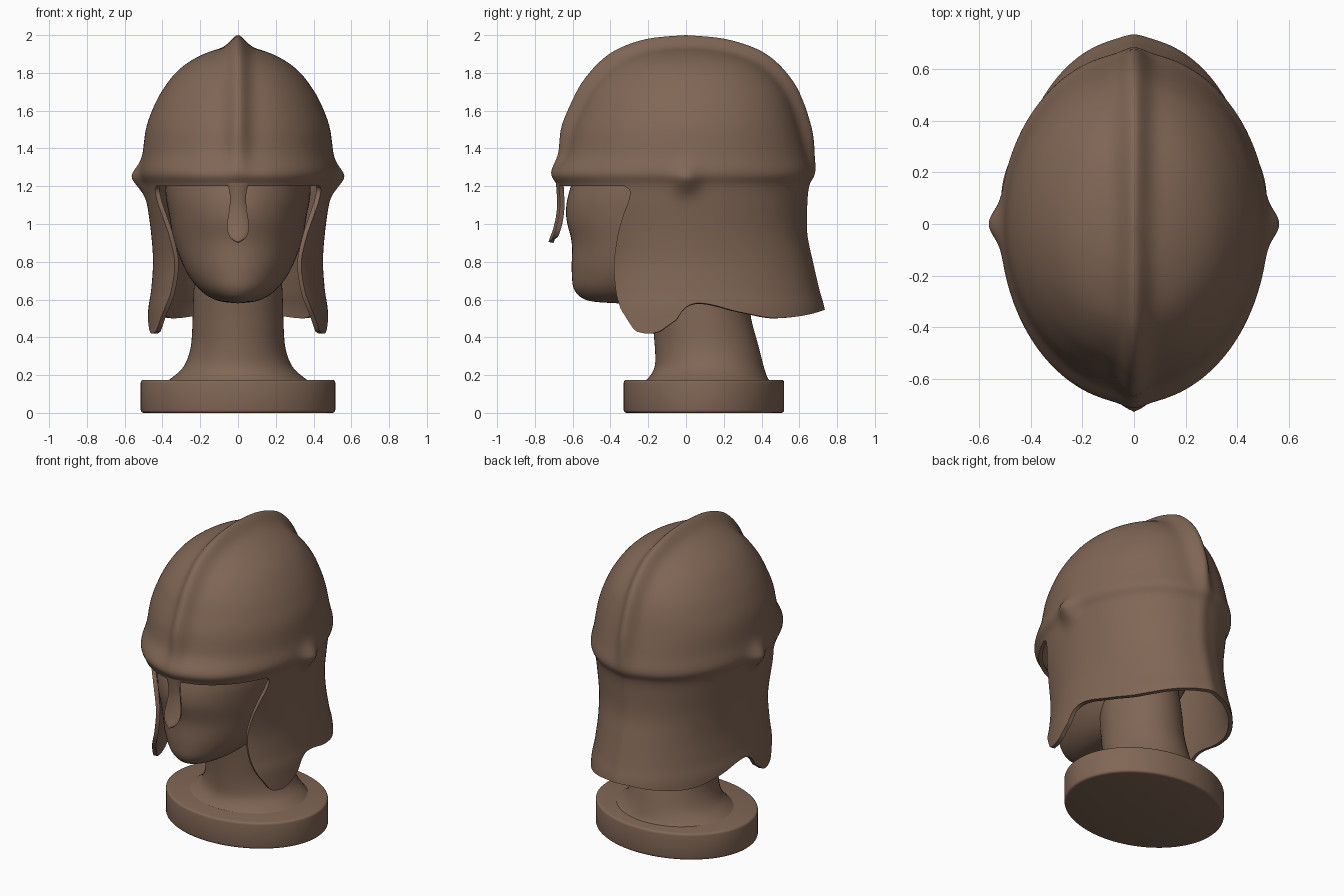
import bpy, bmesh, math

if "Cube" in bpy.data.objects:
    bpy.data.objects.remove(bpy.data.objects["Cube"])

mat = bpy.data.materials.new("brown_clay")
mat.diffuse_color = (0.22, 0.135, 0.092, 1)
mat.use_nodes = True
mat.node_tree.nodes["Principled BSDF"].inputs["Base Color"].default_value = mat.diffuse_color


def at(table, t):
    """Smooth (Catmull-Rom) row of a table at a fractional index."""
    n = len(table) - 1
    i = max(0, min(int(t), n - 1))
    f = t - i
    p = [table[max(0, min(n, k))] for k in (i - 1, i, i + 1, i + 2)]
    return [0.5 * (2 * b + (c - a) * f + (2 * a - 5 * b + 4 * c - d) * f * f
                   + (3 * b - a - 3 * c + d) * f ** 3) for a, b, c, d in zip(*p)]


def index(table, key):
    for i in range(len(table) - 1):
        if key <= table[i + 1][0]:
            return max(0, i + (key - table[i][0]) / (table[i + 1][0] - table[i][0]))
    return len(table) - 1


def look(table, key):
    return at(table, index(table, key))


def finish(name, bm, thickness=0, bevel=0, angle=40):
    bmesh.ops.remove_doubles(bm, verts=bm.verts, dist=0.0002)
    me = bpy.data.meshes.new(name)
    bm.to_mesh(me)
    bm.free()
    ob = bpy.data.objects.new(name, me)
    bpy.context.collection.objects.link(ob)
    me.materials.append(mat)
    bpy.ops.object.select_all(action='DESELECT')
    bpy.context.view_layer.objects.active = ob
    ob.select_set(True)
    if thickness:
        m = ob.modifiers.new("shell", 'SOLIDIFY')
        m.thickness, m.offset = thickness, -1
        bpy.ops.object.modifier_apply(modifier=m.name)
    if bevel:
        m = ob.modifiers.new("round", 'BEVEL')
        m.width, m.segments, m.limit_method = bevel, 3, 'ANGLE'
        bpy.ops.object.modifier_apply(modifier=m.name)
    bpy.ops.object.shade_smooth_by_angle(angle=math.radians(angle))
    return ob


def grid(bm, rows):
    """Quads between rows of points, bottom row first, running counterclockwise."""
    vs = [[bm.verts.new(p) for p in r] for r in rows]
    for lo, up in zip(vs, vs[1:]):
        for j in range(len(lo) - 1):
            bm.faces.new((lo[j], lo[j + 1], up[j + 1], up[j]))
    return vs


def loft(name, table, steps, bevel=0, segs=64):
    """Stack of ellipses from rows of (z, half width, front y, back y)."""
    bm = bmesh.new()
    rows = []
    for k in range(steps + 1):
        z, a, f, b = at(table, k * (len(table) - 1) / steps)
        rows.append([(a * math.sin(2 * math.pi * j / segs),
                      (f + b) / 2 + (f - b) / 2 * math.cos(2 * math.pi * j / segs), z)
                     for j in range(segs + 1)])
    grid(bm, rows)
    bmesh.ops.remove_doubles(bm, verts=bm.verts, dist=0.0002)
    bmesh.ops.holes_fill(bm, edges=[e for e in bm.edges if e.is_boundary])
    bmesh.ops.recalc_face_normals(bm, faces=bm.faces)
    return finish(name, bm, bevel=bevel)


# Stand, neck and head
loft("base", [(0, .515, -.33, .52), (.175, .515, -.33, .52)], 1, bevel=.015, segs=96)
loft("neck", [(.16, .39, -.23, .45), (.19, .345, -.195, .43), (.25, .285, -.165, .41),
              (.35, .25, -.165, .385), (.5, .24, -.18, .345), (.65, .235, -.2, .33),
              (.85, .22, -.2, .3)], 30)
loft("head", [(.58, 0, -.36, -.36), (.595, .11, -.52, -.05), (.65, .2, -.59, .08),
              (.75, .275, -.605, .2), (.9, .335, -.605, .35), (1.05, .365, -.635, .45),
              (1.2, .385, -.61, .5), (1.5, .37, -.5, .48), (1.72, .24, -.32, .32),
              (1.82, 0, 0, 0)], 54)

# Helmet profile: z, half width, front depth, back depth
HELM = [(.42, .48, .62, .735), (.55, .475, .60, .722), (.65, .46, .58, .695),
        (.8, .45, .57, .66), (.95, .46, .60, .63), (1.1, .48, .65, .63),
        (1.2, .495, .67, .64), (1.27, .52, .695, .665), (1.37, .505, .635, .64),
        (1.5, .488, .60, .605), (1.6, .455, .56, .575), (1.7, .405, .51, .53),
        (1.8, .33, .43, .45), (1.87, .24, .335, .35), (1.92, .125, .19, .19),
        (1.938, 0, 0, 0)]
# Cheek edge: z, y; lower hem: position round the hem, z
CHEEK = [(.42, -.25), (.46, -.285), (.55, -.345), (.65, -.372), (.8, -.38), (.95, -.36),
         (1.05, -.33), (1.15, -.297), (1.185, -.302), (1.2, -.325)]
HEM = [(0, .435), (.05, .42), (.21, .495), (.325, .58), (.47, .53), (.6, .505), (1, .545)]
BROW = 1.2


def edge(z):
    return math.acos(-look(CHEEK, z)[0 + 1] / look(HELM, z)[2])


def skin(row, phi):
    """Point of the helmet with its central ridge and side boss."""
    z, a, f, b = row
    c = math.cos(phi)
    x, y = a * math.sin(phi), -(f if c > 0 else b) * c
    s = max(0, min(1, (z - 1.2) / .3))
    h = (.012 + .05 * s * s * (3 - 2 * s)) * math.exp(-(x / .055) ** 2)
    r = math.hypot(y, max(z - 1.2, 0)) or 1
    boss = .05 * math.exp(-(y * y + (z - 1.235) ** 2) / .07 ** 2)
    if z < 1.85:
        x += math.copysign(boss, x)
    return (x, y + h * y / r, z + h * max(z - 1.2, 0) / r)


bm = bmesh.new()
e0, NF, NS, NV = edge(BROW), 48, 160, 40
around = [e0 + (2 * math.pi - 2 * e0) * j / NS for j in range(NS + 1)]
around += [2 * math.pi - e0 + 2 * e0 * j / NF for j in range(1, NF + 1)]
# Dome
t0, t1 = index(HELM, BROW), len(HELM) - 1
grid(bm, [[skin(at(HELM, t0 + (t1 - t0) * k / 54), p) for p in around] for k in range(55)])
# Cheek guards and neck guard
rows = []
for k in range(NV + 1):
    row = []
    for j in range(NS + 1):
        w = j / NS
        z = BROW + (look(HEM, min(2 * w, 2 - 2 * w))[1] - BROW) * (1 - k / NV)
        lo = edge(z)
        row.append(skin(look(HELM, z), lo + w * (2 * math.pi - 2 * lo)))
    rows.append(row)
grid(bm, rows)
finish("helmet", bm, thickness=.025, angle=50)

# Nose guard: z, half width, y
NOSE = [(.905, .012, -.728), (.925, .04, -.722), (.97, .058, -.705), (1.03, .054, -.69),
        (1.1, .044, -.682), (1.17, .045, -.685), (1.23, .065, -.69)]
bm = bmesh.new()
rows = []
for k in range(25):
    z, w, y = at(NOSE, k / 4)
    rows.append([(w * s / 4, y + .015 * (s / 4) ** 2, z) for s in range(-4, 5)])
grid(bm, rows)
finish("nose_guard", bm, thickness=.028, bevel=.004)
